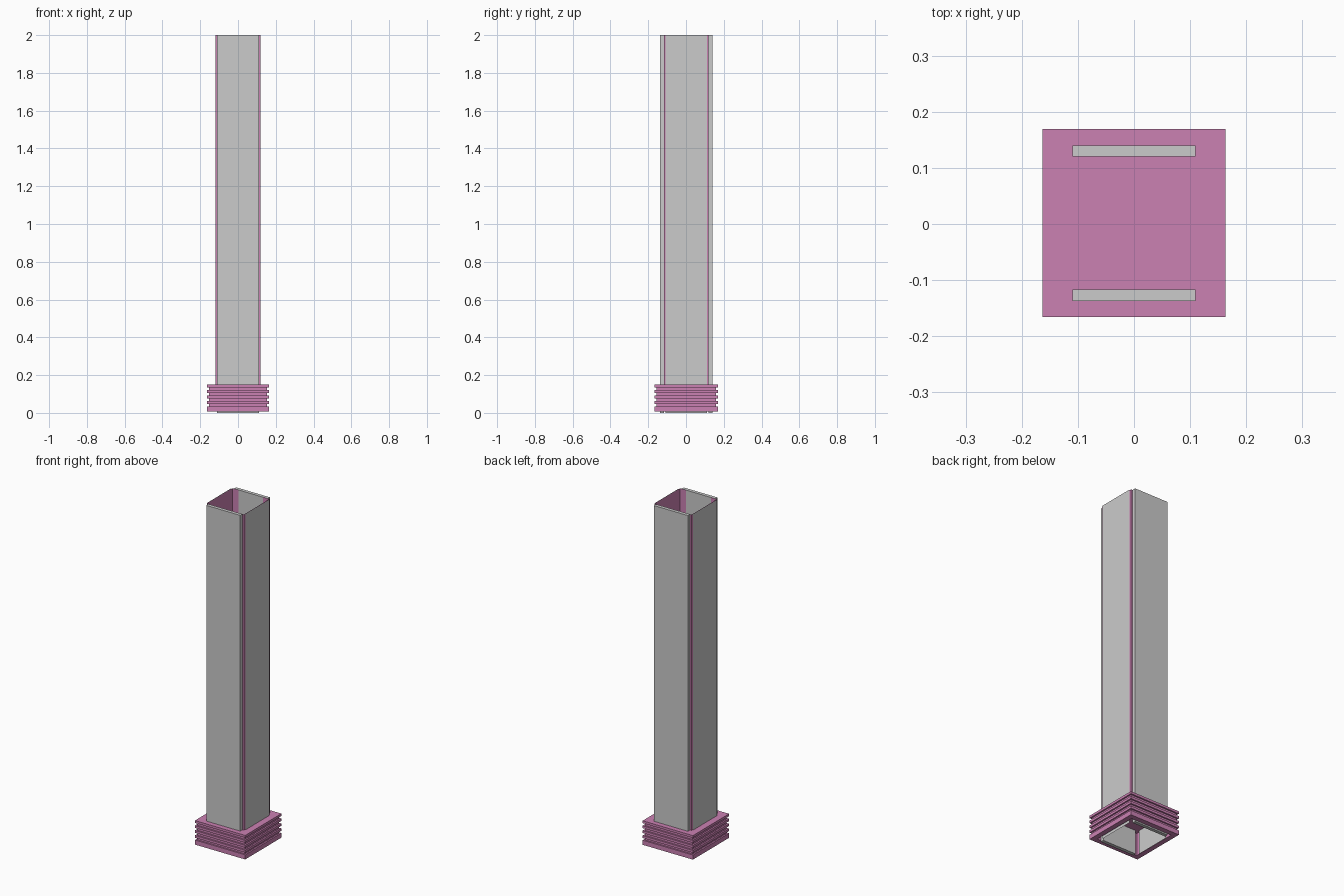
import bpy, bmesh

cube = bpy.data.objects.get("Cube")
if cube:
    bpy.data.objects.remove(cube, do_unlink=True)

Y_SHIFT = 0.0015
HEIGHT = 2.0
CEILING = 0.14


def material(name, rgb):
    m = bpy.data.materials.new(name)
    m.use_nodes = True
    m.diffuse_color = (*rgb, 1)
    m.node_tree.nodes["Principled BSDF"].inputs["Base Color"].default_value = (*rgb, 1)
    return m


grey = material("light_grey", (0.6, 0.6, 0.6))
pink = material("pink", (0.6, 0.22, 0.45))


def finish(name, bm, mat, recalc=False):
    if recalc:
        bmesh.ops.recalc_face_normals(bm, faces=bm.faces[:])
    me = bpy.data.meshes.new(name)
    bm.to_mesh(me)
    bm.free()
    me.materials.append(mat)
    ob = bpy.data.objects.new(name, me)
    ob.location.y = Y_SHIFT
    bpy.context.collection.objects.link(ob)
    return ob


def box(name, lo, hi, mat):
    bm = bmesh.new()
    bmesh.ops.create_cube(bm, size=1)
    for v in bm.verts:
        v.co = [(a + b) / 2 + c * (b - a) for a, b, c in zip(lo, hi, v.co)]
    finish(name, bm, mat)


def sheet(name, path, z0, z1, mat):
    """Upright open sheet following a plan path."""
    bm = bmesh.new()
    cols = [[bm.verts.new((x, y, z)) for z in (z0, z1)] for x, y in path]
    for a, b in zip(cols, cols[1:]):
        bm.faces.new((a[0], b[0], b[1], a[1]))
    finish(name, bm, mat)


# Ribbed collar: hollow below, closed on top
OUTER, GROOVE, INNER = 0.163, 0.154, 0.134
profile = [(INNER, CEILING), (INNER, 0.008), (OUTER, 0.008), (OUTER, 0.035)]
for i in range(4):
    z = 0.048 + i * 0.029
    profile += [(GROOVE, profile[-1][1]), (GROOVE, z), (OUTER, z), (OUTER, z + 0.014)]

bm = bmesh.new()
loops = []
for r, z in profile:
    ry = r + 0.0045
    loops.append([bm.verts.new((sx * r, sy * ry, z))
                  for sx, sy in ((-1, -1), (1, -1), (1, 1), (-1, 1))])
for a, b in zip(loops, loops[1:]):
    for i in range(4):
        j = (i + 1) % 4
        bm.faces.new((a[i], a[j], b[j], b[i]))
bm.faces.new(loops[0])
bm.faces.new(loops[-1])
finish("ribbed_collar", bm, pink, recalc=True)

# Shaft: thick front and back boards, thin side panels, lining with corner returns
for s, label in ((-1, "front"), (1, "back")):
    ys = sorted((s * 0.1185, s * 0.1385))
    box(label + "_board", (-0.11, ys[0], 0), (0.11, ys[1], HEIGHT), grey)

for s, label in ((-1, "right"), (1, "left")):
    sheet(label + "_panel", [(s * 0.124, -s * 0.11), (s * 0.124, s * 0.11)], 0, HEIGHT, grey)
    sheet(label + "_lining",
          [(s * 0.08, -s * 0.118), (s * 0.12, -s * 0.118),
           (s * 0.12, s * 0.118), (s * 0.08, s * 0.118)], CEILING, HEIGHT, pink)
